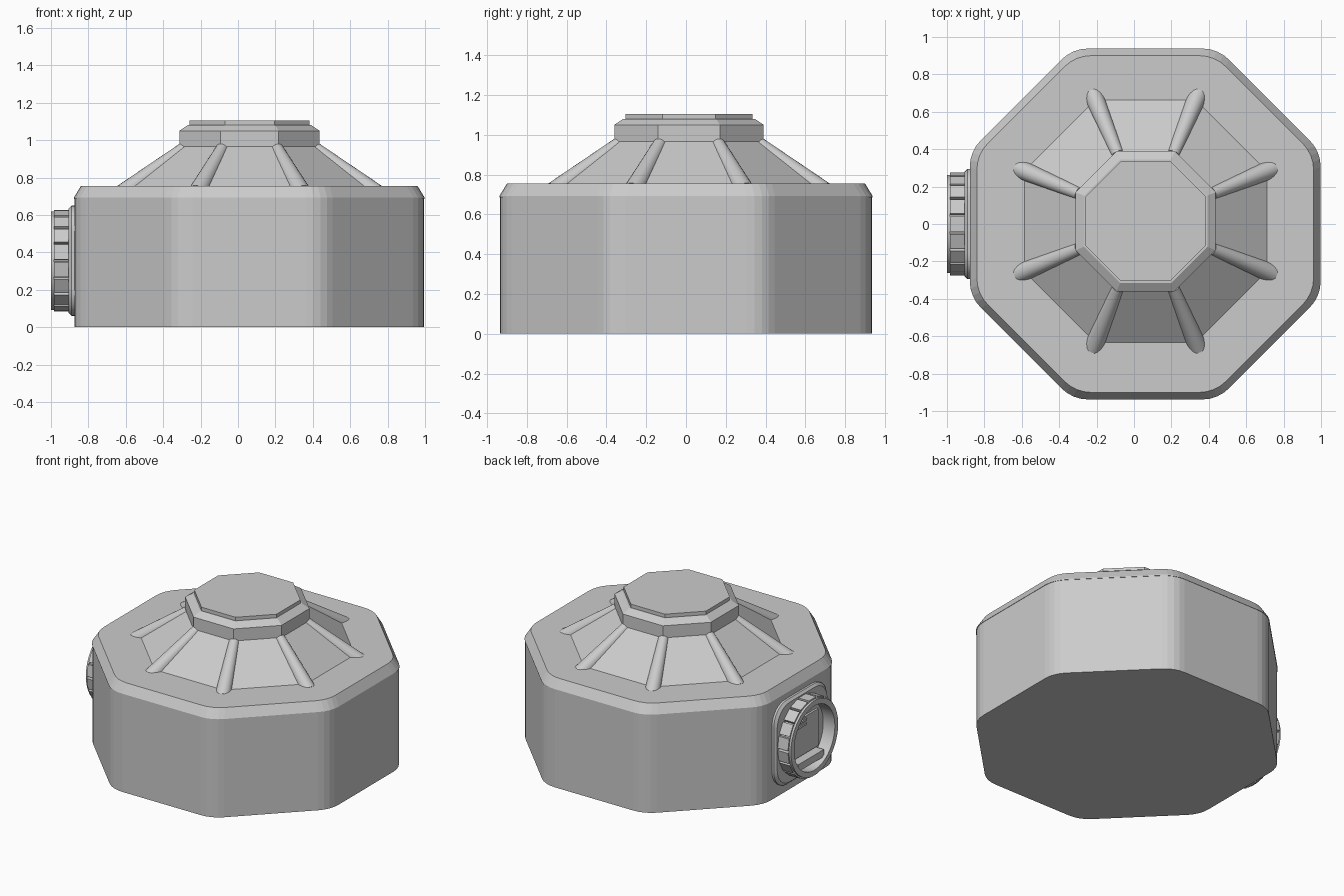
import bpy
import bmesh
from math import pi, cos, sin, tan, radians
from mathutils import Matrix, Vector

if "Cube" in bpy.data.objects:
    bpy.data.objects.remove(bpy.data.objects["Cube"], do_unlink=True)

grey = bpy.data.materials.new("light grey")
grey.use_nodes = True
grey.diffuse_color = (0.6, 0.6, 0.6, 1)
grey.node_tree.nodes["Principled BSDF"].inputs["Base Color"].default_value = grey.diffuse_color


def finish(name, bm, matrix, smooth=False):
    """Turn a bmesh into a grey object."""
    bmesh.ops.recalc_face_normals(bm, faces=bm.faces)
    bm.transform(matrix)
    mesh = bpy.data.meshes.new(name)
    bm.to_mesh(mesh)
    bm.free()
    mesh.materials.append(grey)
    obj = bpy.data.objects.new(name, mesh)
    bpy.context.collection.objects.link(obj)
    if smooth:
        bpy.ops.object.select_all(action="DESELECT")
        obj.select_set(True)
        bpy.context.view_layer.objects.active = obj
        bpy.ops.object.shade_smooth_by_angle(angle=radians(30))
    return obj


def outline(apothem, sides, round_radius, steps):
    """Regular polygon with rounded corners."""
    half = pi / sides
    points = []
    for k in range(sides):
        corner = (2 * k + 1) * half
        reach = (apothem - round_radius) / cos(half)
        centre = Vector((cos(corner), sin(corner))) * reach
        for i in range(steps + 1):
            a = corner + half * (2 * i / steps - 1) if steps else corner
            offset = round_radius if steps else 0
            points.append(centre + Vector((cos(a), sin(a))) * offset)
    return points


def loft(name, profile, matrix, sides=8, round_radius=0, steps=0, smooth=False):
    """Stack outlines given as (apothem, height) and cap both ends."""
    bm = bmesh.new()
    rings = [[bm.verts.new((p.x, p.y, h)) for p in outline(a, sides, round_radius, steps)]
             for a, h in profile]
    for low, high in zip(rings, rings[1:]):
        n = len(low)
        for i in range(n):
            j = (i + 1) % n
            bm.faces.new((low[i], low[j], high[j], high[i]))
    bm.faces.new(rings[0])
    bm.faces.new(rings[-1])
    return finish(name, bm, matrix, smooth)


def box(name, size, matrix):
    bm = bmesh.new()
    bmesh.ops.create_cube(bm, size=1, matrix=Matrix.Diagonal((*size, 1)))
    return finish(name, bm, matrix)


# Housing and chamfered lid
base = Matrix.Translation((0.06, 0, 0))
loft("housing", [(0.935, 0), (0.935, 0.685)], base, round_radius=0.2, steps=4)
loft("lid", [(0.938, 0.685), (0.938, 0.692), (0.9, 0.755)], base, round_radius=0.2, steps=4)

# Sloping roof and stepped cap
top = Matrix.Translation((0.062, 0.015, 0))
loft("roof", [(0.655, 0.75), (0.365, 0.97)], top)
loft("cap", [(0.375, 0.965), (0.375, 1.05), (0.33, 1.08), (0.32, 1.08), (0.32, 1.105)], top)

# Tapered ribs along the roof corners
for k in range(8):
    turn = Matrix.Rotation((k + 0.5) * pi / 4, 4, "Z")
    start, end = Vector((0.73, 0, 0.715)), Vector((0.385, 0, 0.952))
    axis = end - start
    bm = bmesh.new()
    bmesh.ops.create_cone(bm, cap_ends=True, segments=20, radius1=0.052,
                          radius2=0.034, depth=axis.length)
    aim = Matrix.Translation((start + end) / 2) @ axis.to_track_quat("Z", "Y").to_matrix().to_4x4()
    finish("roof_rib", bm, top @ turn @ aim, smooth=True)

# Side port: local z points outward to -x, local x points up
port = Matrix.Translation((-0.87, 0, 0.355)) @ Matrix.Rotation(-pi / 2, 4, "Y")
loft("port_plate", [(0.295, -0.02), (0.295, 0.02), (0.28, 0.035)], port,
     sides=4, round_radius=0.14, steps=8, smooth=True)
loft("port_ring", [(0.25, 0), (0.25, 0.115), (0.262, 0.115), (0.262, 0.13),
                   (0.225, 0.13), (0.225, 0.04)], port, sides=48, smooth=True)

# Grip blocks around the ring
grips = 18
for k in range(grips):
    spin = Matrix.Rotation(2 * pi * k / grips, 4, "Z")
    box("port_grip", (0.035, 0.08, 0.08), port @ spin @ Matrix.Translation((0.254, 0, 0.075)))

# Details inside the ring
box("port_ledge", (0.05, 0.28, 0.07), port @ Matrix.Translation((-0.165, 0, 0.07)))
box("port_panel", (0.26, 0.3, 0.02), port @ Matrix.Translation((0, 0, 0.045)))
for height in (0.08, 0.11):
    box("port_slat", (0.015, 0.1, 0.012), port @ Matrix.Translation((height, 0.04, 0.058)))
